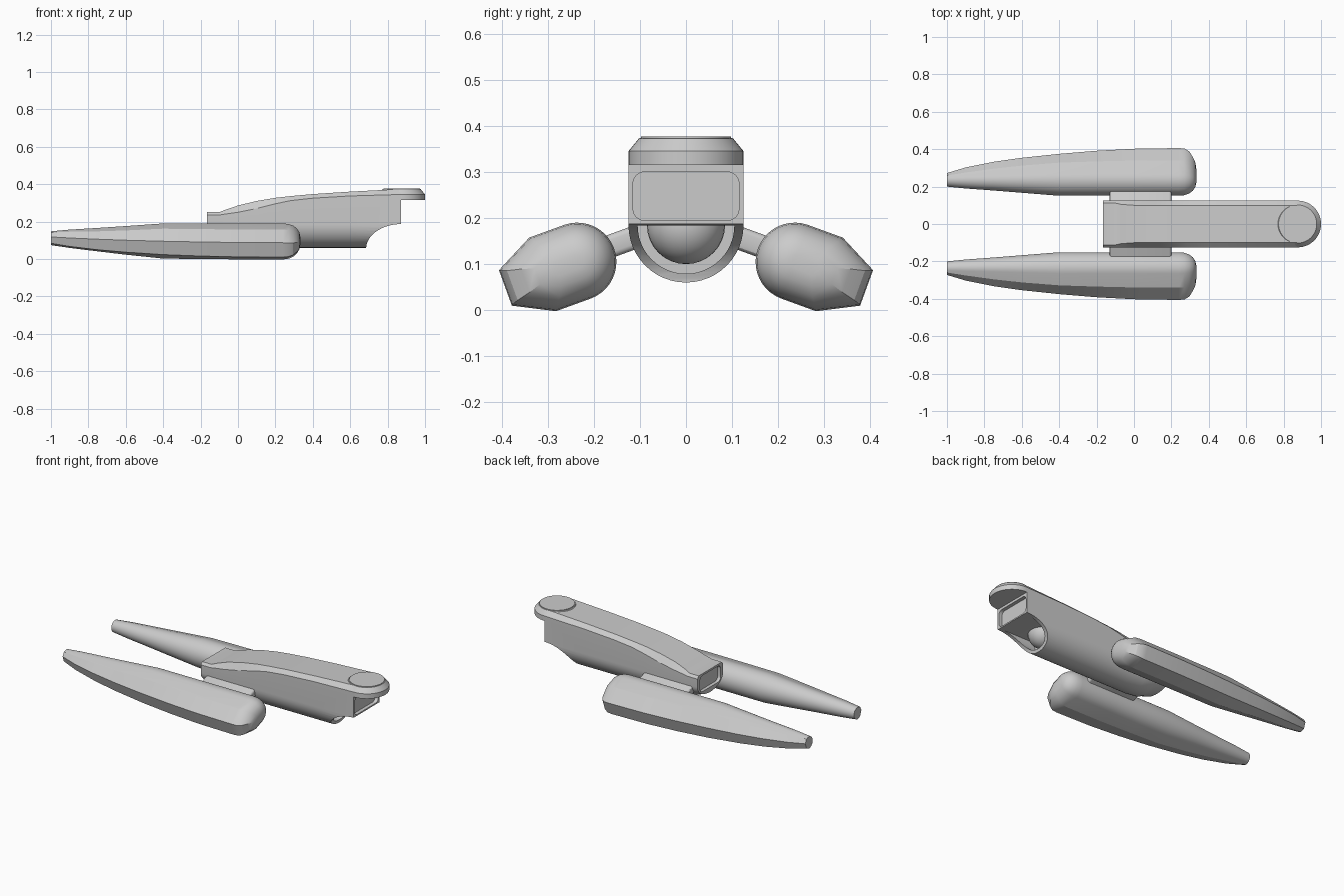
import bpy, bmesh, math
from mathutils import Matrix

cube = bpy.data.objects.get("Cube")
if cube:
    bpy.data.objects.remove(cube)

grey = bpy.data.materials.new("hull_grey")
grey.use_nodes = True
grey.diffuse_color = (0.6, 0.6, 0.6, 1)
grey.node_tree.nodes["Principled BSDF"].inputs["Base Color"].default_value = (0.6, 0.6, 0.6, 1)


def finish(name, bm, angle=30):
    bmesh.ops.recalc_face_normals(bm, faces=bm.faces)
    mesh = bpy.data.meshes.new(name)
    bm.to_mesh(mesh)
    bm.free()
    mesh.materials.append(grey)
    ob = bpy.data.objects.new(name, mesh)
    bpy.context.collection.objects.link(ob)
    shade(ob, angle)
    return ob


def shade(ob, angle=30):
    bpy.ops.object.select_all(action='DESELECT')
    ob.select_set(True)
    bpy.context.view_layer.objects.active = ob
    bpy.ops.object.shade_smooth_by_angle(angle=math.radians(angle))


def loft(name, sections, angle=30):
    """Skin a list of (x, [(y, z), ...]) closed cross-sections."""
    bm = bmesh.new()
    rings = [[bm.verts.new((x, y, z)) for y, z in pts] for x, pts in sections]
    n = len(rings[0])
    for a, b in zip(rings, rings[1:]):
        for i in range(n):
            j = (i + 1) % n
            bm.faces.new((a[i], a[j], b[j], b[i]))
    bm.faces.new(rings[0])
    bm.faces.new(rings[-1])
    return finish(name, bm, angle)


def arc(cy, cz, ry, rz, start, end, n):
    return [(cy + ry * math.cos(math.radians(start + (end - start) * i / n)),
             cz + rz * math.sin(math.radians(start + (end - start) * i / n)))
            for i in range(n + 1)]


def rounded_rect(half, z0, z1, r):
    pts = []
    for cy, cz, a in ((half - r, z1 - r, 0), (r - half, z1 - r, 90),
                      (r - half, z0 + r, 180), (half - r, z0 + r, 270)):
        pts += arc(cy, cz, r, r, a, a + 90, 6)
    return pts


def prism(name, x0, x1, pts):
    return loft(name, [(x0, pts), (x1, pts)])


def cut(target, cutter):
    cutter.hide_render = True
    mod = target.modifiers.new("cut", 'BOOLEAN')
    mod.operation = 'DIFFERENCE'
    mod.solver = 'EXACT'
    mod.object = cutter
    bpy.ops.object.select_all(action='DESELECT')
    target.select_set(True)
    bpy.context.view_layer.objects.active = target
    bpy.ops.object.modifier_apply(modifier=mod.name)
    bpy.data.objects.remove(cutter)


# Main hull: bevelled deck above, half-round keel below
W, MID = 0.125, 0.185


def hull_section(top_half, top, shoulder, bottom):
    keel = arc(0, MID, W, MID - bottom, 0, -180, 24)
    return [(-W, shoulder), (-top_half, top), (top_half, top), (W, shoulder)] + keel


hull_stations = [
    (-0.165, 0.112, 0.25, 0.235, 0.11), (-0.1, 0.112, 0.25, 0.235, 0.085),
    (-0.07, 0.105, 0.262, 0.24, 0.07), (0, 0.1, 0.286, 0.25, 0.06),
    (0.1, 0.1, 0.31, 0.27, 0.06), (0.2, 0.1, 0.327, 0.295, 0.06),
    (0.28, 0.1, 0.336, 0.312, 0.06), (0.4, 0.1, 0.347, 0.325, 0.06),
    (0.6, 0.1, 0.36, 0.337, 0.06), (0.872, 0.1, 0.374, 0.345, 0.06)]
hull = loft("hull", [(s[0], hull_section(*s[1:])) for s in hull_stations])

# Scooped chin, sensor cavity and the two recessed windows
bm = bmesh.new()
bmesh.ops.create_cone(bm, cap_ends=True, segments=64, radius1=1, radius2=1, depth=1,
                      matrix=Matrix.Translation((0.875, 0, 0.055))
                      @ Matrix.Diagonal((0.19, 1, 0.132, 1))
                      @ Matrix.Rotation(math.pi / 2, 4, 'X'))
cut(hull, finish("chin_cutter", bm))
cut(hull, prism("cavity_cutter", 0.63, 1.0, arc(0, MID - 0.001, 0.105, 0.105, 0, -180, 24)))
cut(hull, prism("bow_window_cutter", 0.85, 0.9, rounded_rect(0.115, 0.195, 0.3, 0.025)))
cut(hull, prism("stern_window_cutter", -0.2, -0.145, rounded_rect(0.1, 0.14, 0.238, 0.025)))
shade(hull)

# Sensor dome in the cavity
bm = bmesh.new()
bmesh.ops.create_uvsphere(bm, u_segments=32, v_segments=16, radius=0.085,
                          matrix=Matrix.Translation((0.65, 0, MID)))
finish("sensor_dome", bm)

# Round bow platform with its raised disc
bm = bmesh.new()
profile = [(0, 0.315), (W, 0.315), (W, 0.345), (0.102, 0.373), (0.098, 0.373),
           (0.098, 0.377), (0, 0.377)]
verts = [bm.verts.new((0.875 + r, 0, z)) for r, z in profile]
edges = [bm.edges.new(p) for p in zip(verts, verts[1:])]
bmesh.ops.spin(bm, geom=verts + edges, cent=(0.875, 0, 0), axis=(0, 0, 1),
               angle=math.tau, steps=48)
bmesh.ops.remove_doubles(bm, verts=bm.verts, dist=0.0001)
finish("bow_platform", bm, 25)

# Nacelles: round inboard, tapering to a flat outboard face, canted outward
CANT = math.radians(-20)


def nacelle_section(side, r, shoulder, outer, half, cz):
    pts = arc(0, 0, r, r, 90, 270, 20)
    pts += [(shoulder, -r), (outer, -half), (outer, half), (shoulder, r)]
    c, s = math.cos(CANT), math.sin(CANT)
    return [(side * (0.236 + u * c - v * s), cz + u * s + v * c) for u, v in pts]


nacelle_stations = [
    (-1, 0.036, 0.012, 0.032, 0.018, 0.112), (-0.9, 0.046, 0.025, 0.062, 0.024, 0.111),
    (-0.75, 0.057, 0.043, 0.092, 0.03, 0.109), (-0.6, 0.069, 0.056, 0.113, 0.034, 0.107),
    (-0.4, 0.085, 0.067, 0.134, 0.038, 0.105), (-0.2, 0.085, 0.074, 0.151, 0.04, 0.105),
    (0, 0.085, 0.079, 0.162, 0.041, 0.105), (0.24, 0.085, 0.08, 0.166, 0.041, 0.105),
    (0.27, 0.082, 0.079, 0.164, 0.039, 0.105), (0.295, 0.073, 0.072, 0.15, 0.034, 0.105),
    (0.315, 0.058, 0.062, 0.12, 0.027, 0.105), (0.328, 0.038, 0.052, 0.092, 0.018, 0.105),
    (0.333, 0.015, 0.045, 0.06, 0.008, 0.105)]

for side, label in ((1, "back"), (-1, "front")):
    loft(label + "_nacelle",
         [(s[0], nacelle_section(side, *s[1:])) for s in nacelle_stations], 26)
    # Canted pylon joining hull and nacelle
    bm = bmesh.new()
    bmesh.ops.create_cube(bm, size=1, matrix=Matrix.Translation((0.035, side * 0.155, 0.142))
                          @ Matrix.Rotation(side * CANT, 4, 'X')
                          @ Matrix.Diagonal((0.33, 0.14, 0.05, 1)))
    upright = [e for e in bm.edges
               if abs(e.verts[0].co.x - e.verts[1].co.x) < 0.001
               and abs(e.verts[0].co.y - e.verts[1].co.y) > 0.05]
    bmesh.ops.bevel(bm, geom=upright, offset=0.012, segments=3, profile=0.5, affect='EDGES')
    finish(label + "_pylon", bm)
